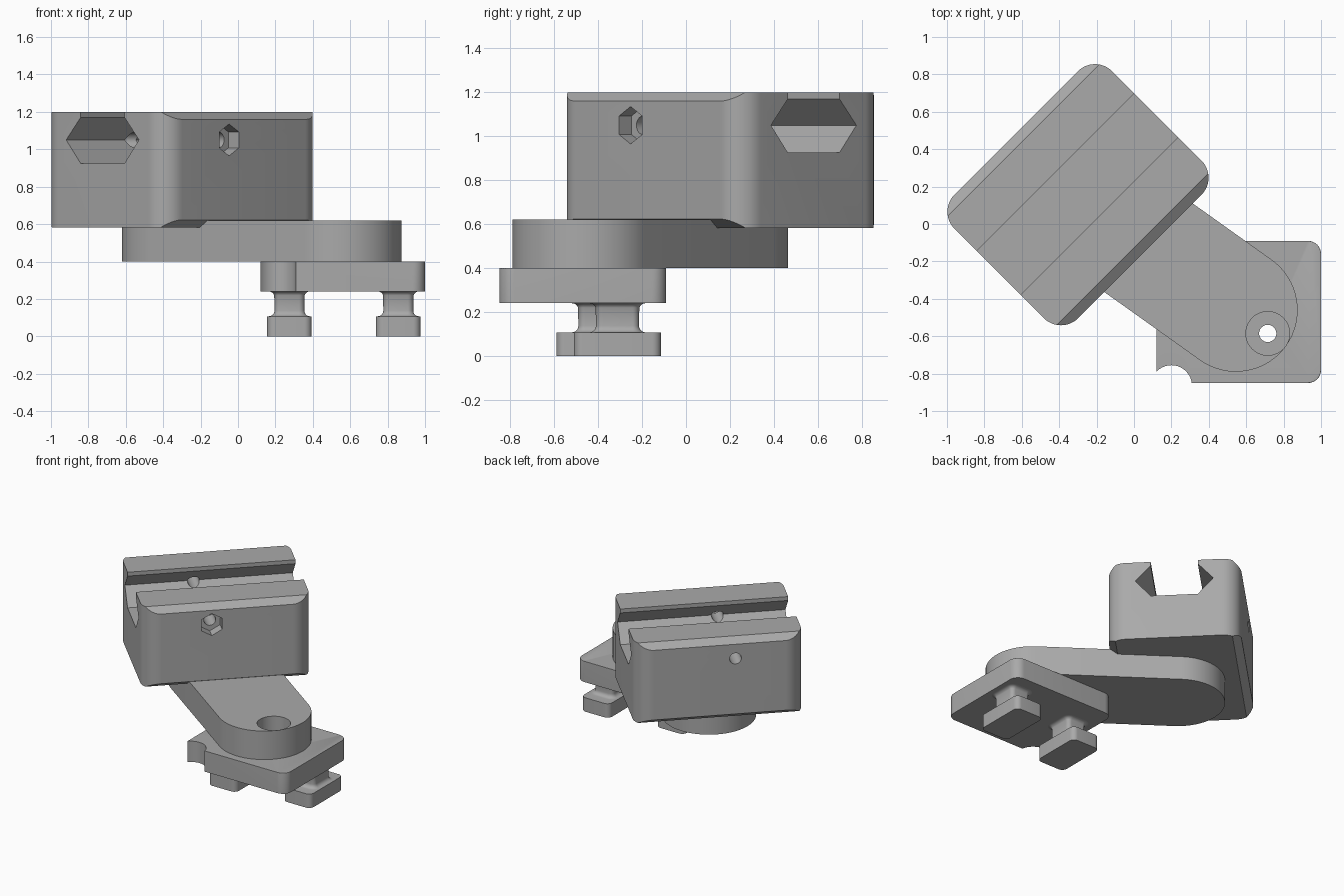
import bpy, bmesh
from math import sin, cos, pi, radians, atan2, hypot
from mathutils import Matrix

cube = bpy.data.objects.get("Cube")
if cube:
    bpy.data.objects.remove(cube)

grey = bpy.data.materials.new("matte grey")
grey.use_nodes = True
COLOUR = (0.4, 0.4, 0.4, 1)
grey.diffuse_color = COLOUR
grey.node_tree.nodes["Principled BSDF"].inputs["Base Color"].default_value = COLOUR


def arc(cx, cy, r, start, end, n):
    steps = [start + (end - start) * i / n for i in range(n + 1)]
    return [(cx + r * cos(a), cy + r * sin(a)) for a in steps]


def circle(cx, cy, r, n=40):
    return arc(cx, cy, r, 0, 2 * pi, n)[:-1]


def rounded_rect(x0, x1, y0, y1, r, n=8):
    corners = [(x1 - r, y1 - r), (x0 + r, y1 - r), (x0 + r, y0 + r), (x1 - r, y0 + r)]
    pts = []
    for i, (cx, cy) in enumerate(corners):
        pts += arc(cx, cy, r, i * pi / 2, (i + 1) * pi / 2, n)
    return pts


def loft(name, rings, matrix=Matrix(), soft_edge=None):
    """Join rings of (points, height) into a closed solid."""
    bm = bmesh.new()
    loops = [[bm.verts.new((x, y, z)) for x, y in pts] for pts, z in rings]
    bm.faces.new(loops[0][::-1])
    bm.faces.new(loops[-1])
    n = len(loops[0])
    for low, high in zip(loops, loops[1:]):
        for i in range(n):
            j = (i + 1) % n
            bm.faces.new((low[i], low[j], high[j], high[i]))
    if soft_edge:
        edges = [e for e in bm.edges if soft_edge(e)]
        bmesh.ops.bevel(bm, geom=edges, offset=0.025, segments=4,
                        profile=0.5, affect='EDGES', clamp_overlap=True)
    bm.transform(matrix)
    bmesh.ops.recalc_face_normals(bm, faces=bm.faces)
    mesh = bpy.data.meshes.new(name)
    bm.to_mesh(mesh)
    bm.free()
    mesh.materials.append(grey)
    obj = bpy.data.objects.new(name, mesh)
    bpy.context.collection.objects.link(obj)
    return obj


def prism(name, pts, low, high, matrix=Matrix()):
    return loft(name, [(pts, low), (pts, high)], matrix)


def combine(obj, tool, operation='DIFFERENCE'):
    mod = obj.modifiers.new("cut", 'BOOLEAN')
    mod.operation, mod.solver, mod.object = operation, 'EXACT', tool
    graph = bpy.context.evaluated_depsgraph_get()
    obj_eval = obj.evaluated_get(graph)
    mesh = bpy.data.meshes.new_from_object(obj_eval)
    obj.modifiers.clear()
    obj.data = mesh
    bpy.data.objects.remove(tool)


# Axis swaps for prisms running along the block's length and across its width
TURN = Matrix.Rotation(radians(45), 4, 'Z')
ALONG = TURN @ Matrix(((0, 0, 1, 0), (1, 0, 0, 0), (0, 1, 0, 0), (0, 0, 0, 1)))
ACROSS = TURN @ Matrix(((0, 1, 0, 0), (0, 0, 1, 0), (1, 0, 0, 0), (0, 0, 0, 1)))

# Clamp block: section with sloped edges and a dovetail-like slot
V0, V1, MID = -0.145, 0.79, 0.327
BASE, TOP = 0.583, 1.2
half = [(V1 - 0.055, BASE), (V1, BASE + 0.04), (V1, TOP - 0.04), (V1 - 0.055, TOP),
        (MID + 0.166, TOP), (MID + 0.166, 1.17), (MID + 0.275, 1.05), (MID + 0.166, 0.925)]
mirrored = [(V0 + V1 - v if v > V1 - 0.1 else 2 * MID - v, z) for v, z in reversed(half)]
block = prism("clamp_block", half + mirrored, -1, 1, ALONG)
outline = prism("block_outline", rounded_rect(-0.697, 0.495, V0, V1, 0.13, 12), 0.4, 1.4, TURN)
combine(block, outline, 'INTERSECT')

# Cross bolt hole and its nut pocket
BOLT = (1.05, -0.212)
combine(block, prism("bolt_hole", circle(*BOLT, 0.042), -1, 1.2, ACROSS))
combine(block, prism("nut_pocket", circle(*BOLT, 0.085, 6), -0.4, V0 + 0.08, ACROSS))

# Swing arm: two equal round ends joined by straight sides
ax, ay, bx, by, R = 0.545, -0.46, -0.29, 0.135, 0.33
lean = atan2(ay - by, ax - bx)
arm_pts = arc(ax, ay, R, lean - pi / 2, lean + pi / 2, 32)
arm_pts += arc(bx, by, R, lean + pi / 2, lean + 3 * pi / 2, 32)
arm = prism("swing_arm", arm_pts, 0.4, 0.62)
SCREW = (0.715, -0.585)
combine(arm, prism("screw_recess", circle(*SCREW, 0.117), 0.45, 0.8))
combine(arm, prism("screw_hole", circle(*SCREW, 0.046), 0.2, 0.8))

# Base plate with softened top rim, screw hole and round corner notch
plate_pts = rounded_rect(0.12, 1.0, -0.85, -0.09, 0.07)


def top_rim(edge):
    a, b = (v.co for v in edge.verts)
    return min(a.z, b.z) > 0.39 and max(a.x, b.x) > 0.125


plate = loft("base_plate", [(plate_pts, 0.24), (plate_pts, 0.4)], soft_edge=top_rim)
combine(plate, prism("plate_screw_hole", circle(*SCREW, 0.046), 0.1, 0.6))
combine(plate, prism("corner_notch", circle(0.2, -0.865, 0.11), 0.1, 0.6))


# Locking feet: block below, waisted neck above
def foot(name, cx, cy):
    def ring(w, d, r):
        return rounded_rect(cx - w, cx + w, cy - d, cy + d, r)
    rings = [(ring(0.119, 0.198, 0.04), 0), (ring(0.119, 0.198, 0.04), 0.107)]
    flare = 0.03
    for i in range(11):
        t = i % 5.5 / 5 if i < 6 else (i - 5) / 5
        rise = sin(t * pi / 2)
        if i < 6:
            grow, z = flare * (1 - rise), 0.107 + flare * (1 - cos(t * pi / 2))
        else:
            grow, z = flare * (1 - cos(t * pi / 2)), 0.24 - flare * (1 - rise)
        rings.append((ring(0.08 + grow, 0.098 + grow, 0.03 + grow), z))
    return loft(name, rings)


feet = [foot("left_foot", 0.857, -0.312), foot("right_foot", 0.275, -0.392)]

# Smooth curved walls while keeping crisp edges
for obj in bpy.context.selected_objects:
    obj.select_set(False)
for obj in [block, arm, plate] + feet:
    obj.select_set(True)
    bpy.context.view_layer.objects.active = obj
bpy.ops.object.shade_smooth_by_angle(angle=radians(32))
